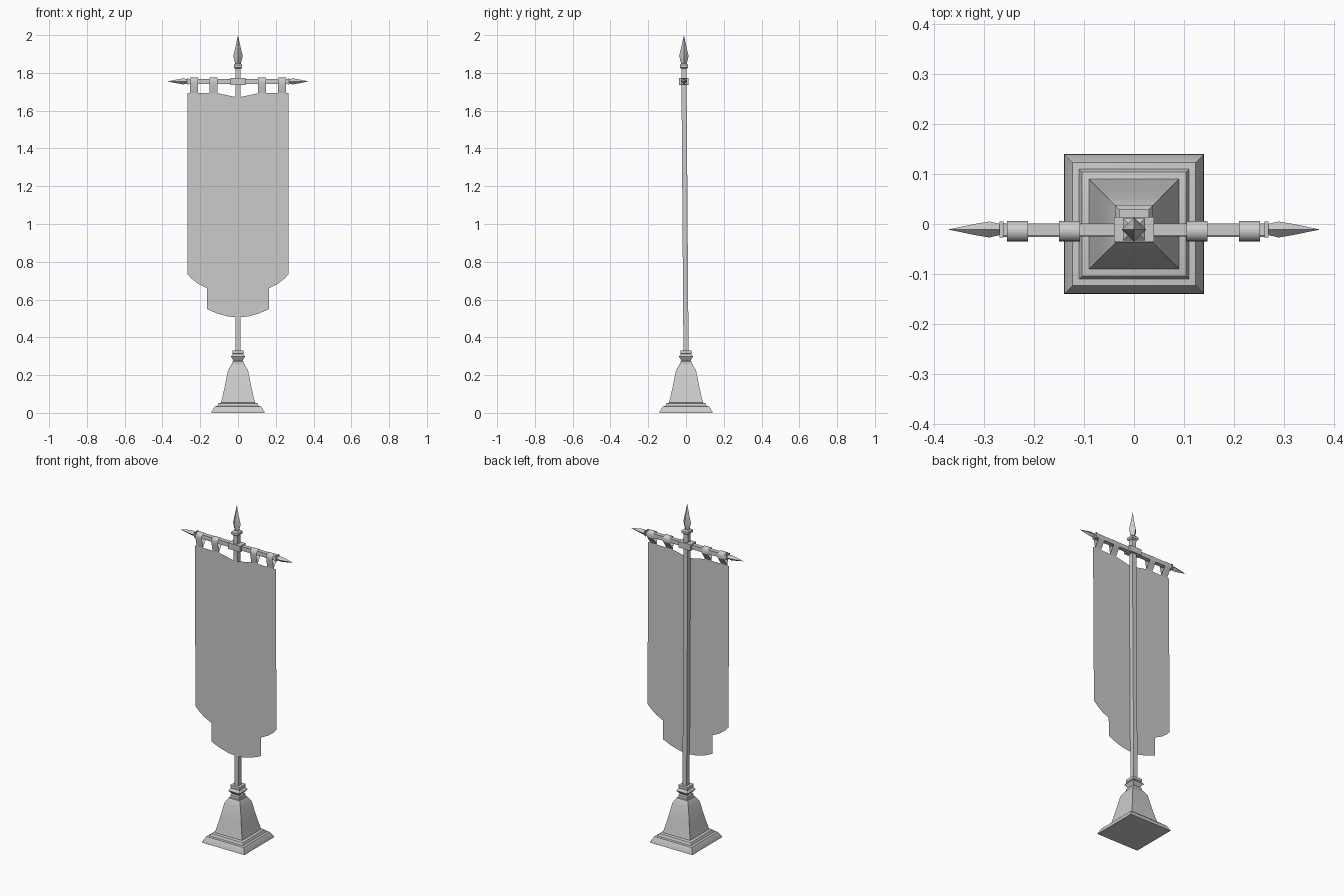
import bpy, bmesh, math
from mathutils import Vector, Matrix

if "Cube" in bpy.data.objects:
    bpy.data.objects.remove(bpy.data.objects["Cube"])

# One plain grey throughout
grey = bpy.data.materials.new("plain_grey")
grey.use_nodes = True
grey.diffuse_color = (0.6, 0.6, 0.6, 1)
bsdf = grey.node_tree.nodes["Principled BSDF"]
bsdf.inputs["Base Color"].default_value = (0.6, 0.6, 0.6, 1)
bsdf.inputs["Roughness"].default_value = 0.8

TOP_Y = -0.011   # the pole leans slightly forward
POLE_FOOT, POLE_TOP, BAR_Z = 0.32, 1.82, 1.755
POLE_HALF = 0.0135


def lean(z):
    return TOP_Y * (z - POLE_FOOT) / (POLE_TOP - POLE_FOOT)


def finish(name, bm, fix_normals=True):
    if fix_normals:
        bmesh.ops.recalc_face_normals(bm, faces=bm.faces[:])
    mesh = bpy.data.meshes.new(name)
    bm.to_mesh(mesh)
    bm.free()
    mesh.materials.append(grey)
    obj = bpy.data.objects.new(name, mesh)
    bpy.context.collection.objects.link(obj)
    bpy.ops.object.select_all(action='DESELECT')
    obj.select_set(True)
    bpy.context.view_layer.objects.active = obj
    bpy.ops.object.shade_smooth_by_angle(angle=math.radians(28))
    return obj


def stack(name, rows, origin=(0, 0, 0), diamond=False, turn=0.0):
    """Four-sided turned part from (height, half width) rows; turn tips it about y."""
    bm = bmesh.new()
    place = Matrix.Translation(origin) @ Matrix.Rotation(turn, 4, 'Y')
    start = 0 if diamond else math.pi / 4
    scale = 1 if diamond else math.sqrt(2)
    rings = []
    for height, half in rows:
        ring = []
        for i in range(4):
            a = start + i * math.pi / 2
            r = half * scale
            ring.append(bm.verts.new(place @ Vector((r * math.cos(a), r * math.sin(a), height))))
        rings.append(ring)
    for low, high in zip(rings, rings[1:]):
        for i in range(4):
            j = (i + 1) % 4
            bm.faces.new((low[i], low[j], high[j], high[i]))
    bm.faces.new(rings[0][::-1])
    bm.faces.new(rings[-1])
    bmesh.ops.remove_doubles(bm, verts=bm.verts[:], dist=0.0002)
    return finish(name, bm)


def box(name, size, centre):
    bm = bmesh.new()
    bmesh.ops.create_cube(bm, size=1)
    bmesh.ops.scale(bm, vec=size, verts=bm.verts[:])
    bmesh.ops.translate(bm, vec=centre, verts=bm.verts[:])
    return finish(name, bm)


# Stepped foot and tapered plinth
stack("base", [(0, 0.14), (0.006, 0.139), (0.034, 0.123), (0.036, 0.11),
               (0.05, 0.104), (0.054, 0.09), (0.13, 0.072), (0.225, 0.053), (0.255, 0.036)])

# Moulded collar around the pole foot
stack("base_collar", [(0.25, 0.03), (0.272, 0.03), (0.278, 0.024), (0.284, 0.028),
                      (0.298, 0.038), (0.312, 0.028), (0.314, 0.03), (0.33, 0.03)])

# Leaning square pole
pole = stack("pole", [(POLE_FOOT, POLE_HALF), (POLE_TOP, POLE_HALF)])
for v in pole.data.vertices:
    v.co.y += lean(v.co.z)

# Crossbar and its clamp
box("crossbar", (0.53, 0.025, 0.025), (0, TOP_Y, BAR_Z))
box("crossbar_clamp", (0.08, 0.05, 0.036), (0, TOP_Y, BAR_Z))

# Top finial
stack("top_finial_collar", [(1.805, 0.013), (1.822, 0.014), (1.828, 0.022),
                            (1.842, 0.022), (1.85, 0.013)], (0, TOP_Y, 0))
stack("top_finial", [(1.845, 0.014), (1.89, 0.025), (1.93, 0.015), (2.0, 0)],
      (0, TOP_Y, 0), diamond=True)

# Spear points and rings on the bar ends
for side, label in ((1, "left"), (-1, "right")):
    at = (0, TOP_Y, BAR_Z)
    turn = side * math.pi / 2
    stack(label + "_bar_ring", [(0.262, 0.016), (0.27, 0.016)], at, turn=turn)
    stack(label + "_bar_finial", [(0.268, 0.011), (0.29, 0.016), (0.32, 0.011), (0.373, 0)],
          at, diamond=True, turn=turn)


def banner_y(z):
    return lean(z) - POLE_HALF - 0.002


# Banner sheet from a mirrored half outline
half = [(0.035, 1.677), (0.11, 1.693), (0.267, 1.693), (0.267, 0.733), (0.245, 0.71),
        (0.21, 0.683), (0.163, 0.66), (0.163, 0.549), (0.11, 0.526), (0.055, 0.511)]
outline = [(0, 1.67)] + half + [(0, 0.505)] + [(-x, z) for x, z in reversed(half)]
bm = bmesh.new()
bm.faces.new([bm.verts.new((x, banner_y(z), z)) for x, z in reversed(outline)])
finish("banner", bm, False)

# Cloth loops over the crossbar
RADIUS, LOOP_Y = 0.0205, -0.0145
hem = (banner_y(1.693), 1.693)
arc = [(LOOP_Y + RADIUS * math.cos(a), BAR_Z + RADIUS * math.sin(a))
       for a in (math.radians(d) for d in range(0, 181, 20))]
path = [hem, (LOOP_Y + RADIUS, BAR_Z - 0.014)] + arc + [(LOOP_Y - RADIUS, BAR_Z - 0.014), hem]
for label, centre in (("outer_right", -0.234), ("inner_right", -0.129),
                      ("inner_left", 0.126), ("outer_left", 0.232)):
    bm = bmesh.new()
    pairs = [[bm.verts.new((centre + s * 0.021, y, z)) for s in (-1, 1)] for y, z in path]
    for a, b in zip(pairs, pairs[1:]):
        bm.faces.new((a[0], a[1], b[1], b[0]))
    finish(label + "_loop", bm)
